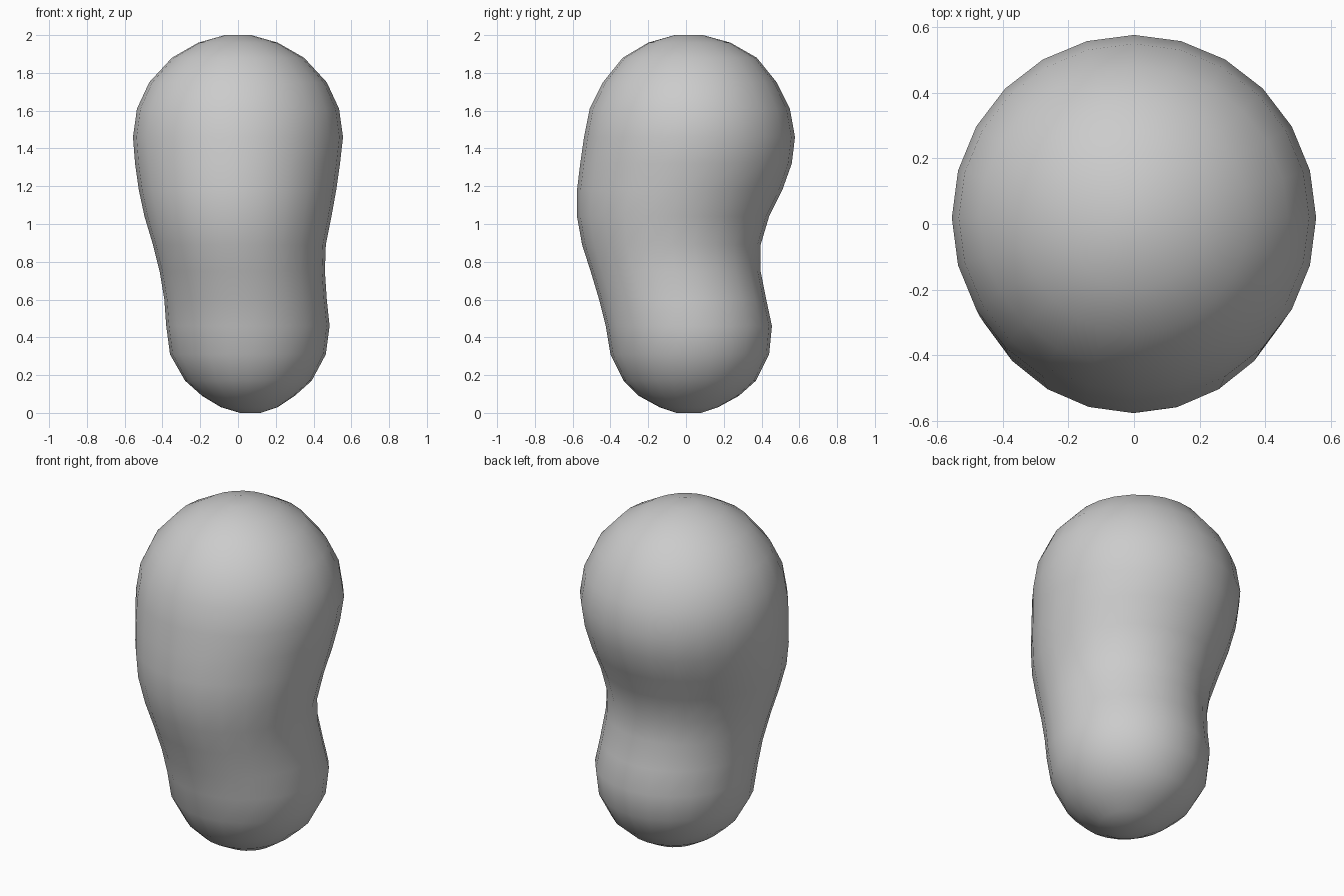
import bpy, bmesh, math

# Cross-sections from bottom to top: z, x min, x max, y min, y max
RINGS = [
    (0.00, 0.01, 0.12, -0.05, 0.08),
    (0.03, -0.09, 0.21, -0.14, 0.17),
    (0.09, -0.19, 0.30, -0.25, 0.28),
    (0.17, -0.28, 0.39, -0.33, 0.37),
    (0.31, -0.36, 0.465, -0.40, 0.44),
    (0.46, -0.38, 0.485, -0.425, 0.455),
    (0.60, -0.39, 0.47, -0.46, 0.425),
    (0.75, -0.415, 0.46, -0.505, 0.395),
    (0.89, -0.45, 0.465, -0.55, 0.395),
    (1.04, -0.495, 0.495, -0.577, 0.44),
    (1.18, -0.525, 0.52, -0.577, 0.51),
    (1.32, -0.545, 0.54, -0.56, 0.56),
    (1.46, -0.556, 0.556, -0.54, 0.577),
    (1.61, -0.535, 0.535, -0.51, 0.55),
    (1.75, -0.47, 0.47, -0.44, 0.48),
    (1.88, -0.35, 0.35, -0.335, 0.375),
    (1.96, -0.21, 0.21, -0.20, 0.235),
    (2.00, -0.07, 0.07, -0.06, 0.09),
]
SIDES = 24

# Bean-shaped body: elliptical rings lofted together and capped
bm = bmesh.new()
loops = []
for z, x0, x1, y0, y1 in RINGS:
    loops.append([bm.verts.new((
        (x0 + x1) / 2 + (x1 - x0) / 2 * math.cos(2 * math.pi * i / SIDES),
        (y0 + y1) / 2 + (y1 - y0) / 2 * math.sin(2 * math.pi * i / SIDES),
        z)) for i in range(SIDES)])
for low, high in zip(loops, loops[1:]):
    for i in range(SIDES):
        j = (i + 1) % SIDES
        bm.faces.new((low[i], low[j], high[j], high[i]))
bm.faces.new(loops[0][::-1])
bm.faces.new(loops[-1])
for face in bm.faces:
    face.smooth = True

mesh = bpy.data.meshes.new("bean_body")
bm.to_mesh(mesh)
bm.free()
body = bpy.data.objects.new("bean_body", mesh)
bpy.context.collection.objects.link(body)
